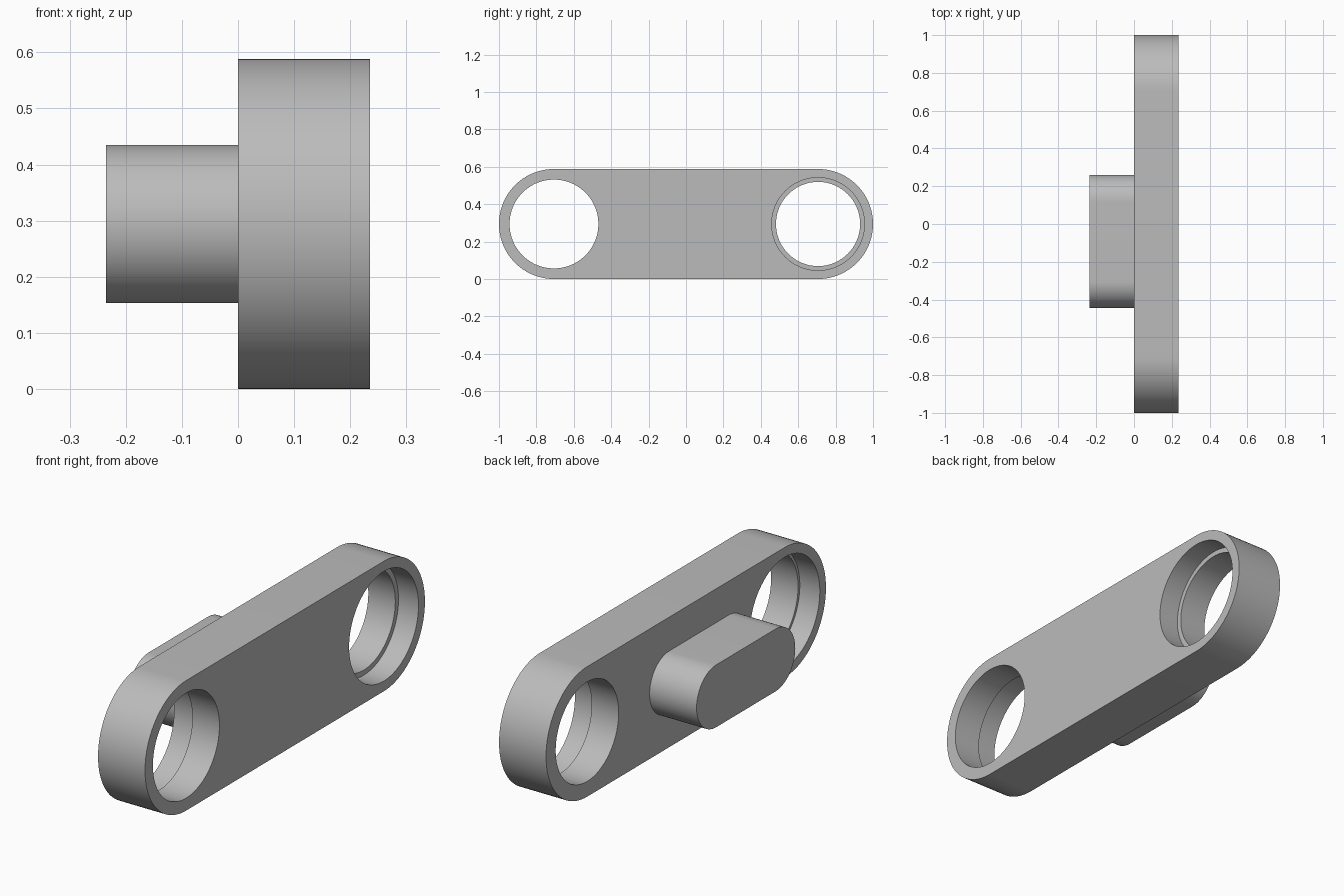
import bpy, bmesh, math

if "Cube" in bpy.data.objects:
    bpy.data.objects.remove(bpy.data.objects["Cube"], do_unlink=True)

THICK = 0.235      # plate thickness, also boss length
MID_Z = 0.294      # height of the centre line
END_Y = 0.706      # distance of the hole centres

grey = bpy.data.materials.new("grey metal")
grey.use_nodes = True
colour = (0.5, 0.5, 0.5, 1)
grey.diffuse_color = colour
grey.node_tree.nodes["Principled BSDF"].inputs["Base Color"].default_value = colour


def slot_prism(name, x0, x1, y0, y1, radius, steps=48):
    """Round-ended bar (a cylinder when y0 == y1) running along x."""
    bm = bmesh.new()
    outline = []
    for y, start in ((y1, -math.pi / 2), (y0, math.pi / 2)):
        count = steps if y0 == y1 else steps + 1
        for i in range(count):
            a = start + math.pi * i / steps
            outline.append((x0, y + radius * math.cos(a), MID_Z + radius * math.sin(a)))
    cap = bm.faces.new([bm.verts.new(p) for p in outline])
    moved = bmesh.ops.extrude_face_region(bm, geom=[cap])["geom"]
    verts = [v for v in moved if isinstance(v, bmesh.types.BMVert)]
    bmesh.ops.translate(bm, verts=verts, vec=(x1 - x0, 0, 0))
    bmesh.ops.recalc_face_normals(bm, faces=bm.faces)
    mesh = bpy.data.meshes.new(name)
    bm.to_mesh(mesh)
    bm.free()
    mesh.materials.append(grey)
    obj = bpy.data.objects.new(name, mesh)
    bpy.context.collection.objects.link(obj)
    return obj


def activate(obj):
    bpy.ops.object.select_all(action="DESELECT")
    obj.select_set(True)
    bpy.context.view_layer.objects.active = obj


def cut(target, cutter):
    mod = target.modifiers.new("cut", "BOOLEAN")
    mod.operation = "DIFFERENCE"
    mod.solver = "EXACT"
    mod.object = cutter
    activate(target)
    bpy.ops.object.modifier_apply(modifier=mod.name)
    bpy.data.objects.remove(cutter, do_unlink=True)


# Link plate and the oblong boss on its -x side
plate = slot_prism("link_plate", 0, THICK, -END_Y, END_Y, MID_Z)
boss = slot_prism("oblong_boss", -THICK, 0, -0.304, 0.119, 0.141)

# Stepped holes: through bore, then a wider pocket from one face
for y, bore, pocket, x0, x1 in (
    (END_Y, 0.225, 0.248, 0.135, THICK + 0.1),
    (-END_Y, 0.2375, 0.25, -0.1, 0.1),
):
    cut(plate, slot_prism("bore_cutter", -0.1, THICK + 0.1, y, y, bore))
    cut(plate, slot_prism("pocket_cutter", x0, x1, y, y, pocket))

for obj in (plate, boss):
    activate(obj)
    bpy.ops.object.shade_smooth_by_angle(angle=math.radians(30))
